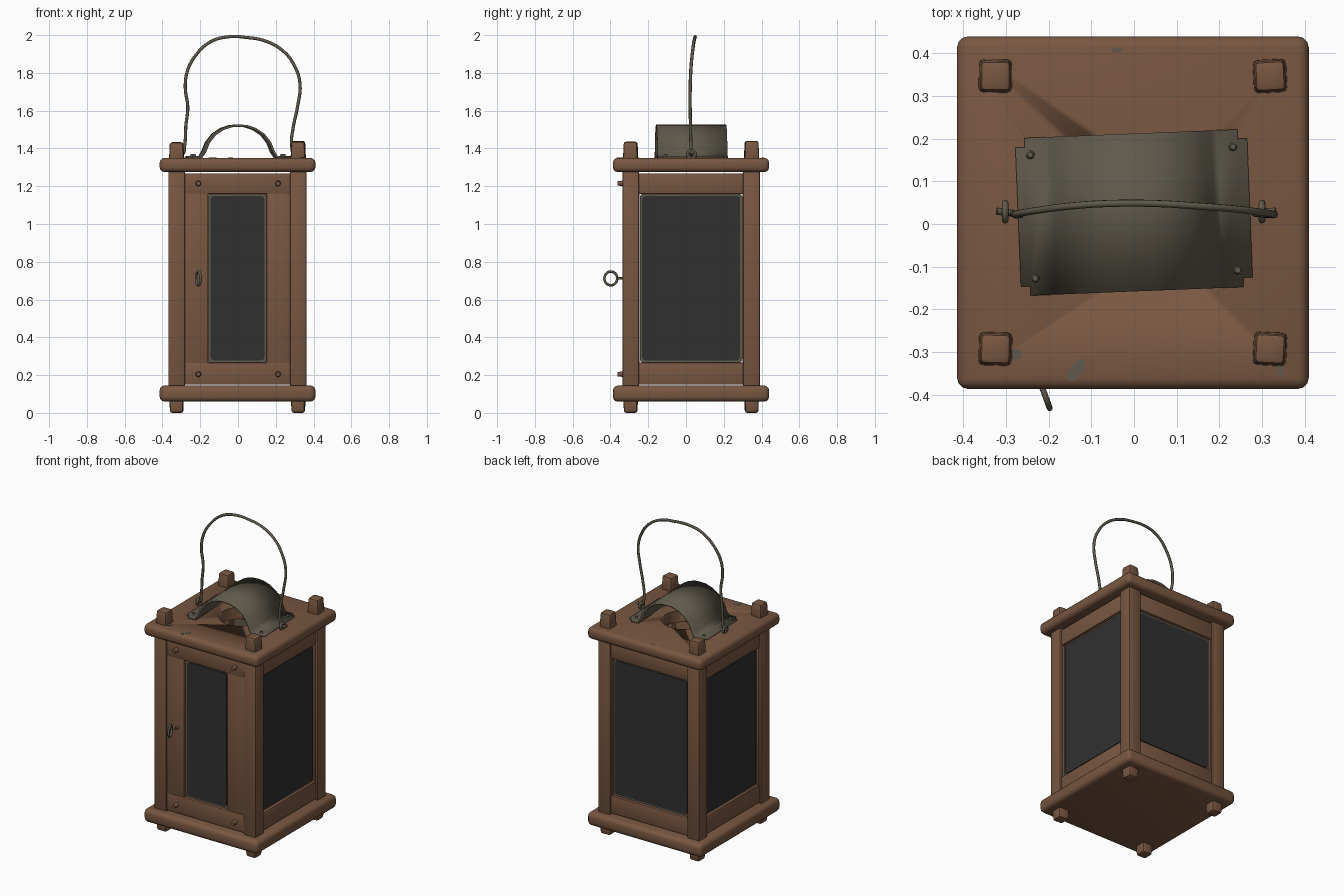
import bpy, bmesh, math, random
from mathutils import Matrix, Vector

random.seed(4)
old = bpy.data.objects.get("Cube")
if old:
    bpy.data.objects.remove(old)


def material(name, rgb):
    m = bpy.data.materials.new(name)
    m.use_nodes = True
    m.diffuse_color = (*rgb, 1)
    bsdf = m.node_tree.nodes["Principled BSDF"]
    bsdf.inputs["Base Color"].default_value = (*rgb, 1)
    bsdf.inputs["Roughness"].default_value = 0.7
    return m


WOOD = material("brown wood", (0.19, 0.095, 0.053))
METAL = material("dull metal", (0.115, 0.1, 0.072))
GLASS = material("dark glass", (0.03, 0.03, 0.03))
CX, CY = -0.003, 0.027


def finish(name, bm, mat, matrix=Matrix(), angle=40):
    bmesh.ops.recalc_face_normals(bm, faces=bm.faces)
    me = bpy.data.meshes.new(name)
    bm.to_mesh(me)
    bm.free()
    me.transform(matrix)
    me.materials.append(mat)
    ob = bpy.data.objects.new(name, me)
    bpy.context.collection.objects.link(ob)
    bpy.ops.object.select_all(action='DESELECT')
    ob.select_set(True)
    bpy.context.view_layer.objects.active = ob
    bpy.ops.object.shade_smooth_by_angle(angle=math.radians(angle))
    return ob


def box(name, lo, hi, mat, bevel=0.006, matrix=Matrix(), segments=2, only=None, taper=1):
    """Bevelled box from corner to corner; only = axis of the edges to round."""
    lo, hi = Vector(lo), Vector(hi)
    bm = bmesh.new()
    bmesh.ops.create_cube(bm, size=1)
    for v in bm.verts:
        k = taper if v.co.z > 0 else 1
        v.co = (lo + hi) / 2 + Vector((v.co.x * k, v.co.y * k, v.co.z)) * (hi - lo)
    edges = [e for e in bm.edges if only is None
             or abs((e.verts[0].co - e.verts[1].co).normalized()[only]) > 0.9]
    bmesh.ops.bevel(bm, geom=edges, offset=bevel, segments=segments, profile=0.5,
                    affect='EDGES', clamp_overlap=True)
    return finish(name, bm, mat, matrix)


def disc(name, radius, depth, mat, matrix, sides=16, top=1.0):
    bm = bmesh.new()
    bmesh.ops.create_cone(bm, cap_ends=True, segments=sides, radius1=radius,
                          radius2=radius * top, depth=depth)
    return finish(name, bm, mat, matrix)


def wire(name, points, radius, cyclic=False):
    """Round wire through the points."""
    cu = bpy.data.curves.new(name, 'CURVE')
    cu.dimensions = '3D'
    cu.bevel_depth = radius
    cu.bevel_resolution = 2
    cu.resolution_u = 5
    cu.use_fill_caps = True
    sp = cu.splines.new('BEZIER')
    sp.bezier_points.add(len(points) - 1)
    for bp, p in zip(sp.bezier_points, points):
        bp.co = p
        bp.handle_left_type = bp.handle_right_type = 'AUTO'
    sp.use_cyclic_u = cyclic
    cu.materials.append(METAL)
    ob = bpy.data.objects.new(name, cu)
    bpy.context.collection.objects.link(ob)
    return ob


def ring(name, centre, r, yaw, radius):
    """Upright wire ring in the YZ plane, turned about Z."""
    rot = Matrix.Rotation(yaw, 3, 'Z')
    pts = [Vector(centre) + rot @ Vector((0, r * math.cos(a), r * math.sin(a)))
           for a in (i * math.pi / 4 for i in range(8))]
    return wire(name, pts, radius, True)


# Base board and roof board, the roof with a round smoke hole
box("base_board", (-0.415, -0.387, 0.06), (0.41, 0.44, 0.145), WOOD, 0.026, segments=3)
roof = box("roof_board", (-0.415, -0.387, 1.275), (0.41, 0.44, 1.35), WOOD, 0.026, segments=3)
cutter = disc("hole_cutter", 0.13, 0.3, WOOD, Matrix.Translation((0, CY, 1.31)), 32)
cutter.hide_render = True
mod = roof.modifiers.new("smoke_hole", 'BOOLEAN')
mod.operation = 'DIFFERENCE'
mod.object = cutter
bpy.context.view_layer.objects.active = roof
bpy.ops.object.modifier_apply(modifier=mod.name)
bpy.data.objects.remove(cutter)

# Corner posts with pegs above the roof and feet below the base
for sx, side in ((-1, "right"), (1, "left")):
    for sy, end in ((-1, "front"), (1, "back")):
        x, y = CX + sx * 0.322, CY + sy * 0.32
        box(f"{end}_{side}_post", (x - 0.044, y - 0.044, 0.13),
            (x + 0.044, y + 0.044, 1.29), WOOD, 0.008)
        turn = Matrix.Translation((x, y, 0)) @ Matrix.Rotation(random.uniform(-0.06, 0.06), 4, 'Z')
        top = 1.437 + random.uniform(-0.006, 0.006)
        box(f"{end}_{side}_peg", (-0.04, -0.04, 1.33), (0.04, 0.04, top), WOOD, 0.012, turn, taper=0.88)
        flip = turn @ Matrix.Rotation(math.pi, 4, 'X')
        box(f"{end}_{side}_foot", (-0.038, -0.038, -0.08),
            (0.038, 0.038, 0 if sx < 0 else 0.0), WOOD, 0.012,
            Matrix.Translation((0, 0, 0)) @ flip @ Matrix.Translation((0, 0, 0)), taper=0.9)


# Four framed panes; local -y points outward
OUT = 0.353
for name, angle, inner in (("front", 0, 0.155), ("left", 90, 0.272),
                           ("back", 180, 0.272), ("right", 270, 0.272)):
    m = Matrix.Translation((CX, CY, 0)) @ Matrix.Rotation(math.radians(angle), 4, 'Z')
    out = OUT + (0.006 if name == "front" else 0)
    for part, z0, z1 in (("lower", 0.15, 0.266), ("upper", 1.16, 1.268)):
        box(f"{name}_{part}_rail", (-0.279, -out, z0), (0.279, -out + 0.05, z1), WOOD, 0.005, m)
    for s in (-1, 1):
        a, b = sorted((s * inner, s * 0.279))
        box(f"{name}_stile_{'a' if s < 0 else 'b'}", (a, -out + 0.003, 0.26),
            (b, -out + 0.05, 1.165), WOOD, 0.003, m)
    w = inner - 0.001
    box(f"{name}_pane_rim", (-w, -out + 0.018, 0.265), (w, -out + 0.03, 1.161), METAL,
        0.02, m, 3, only=1)
    box(f"{name}_pane", (-w + 0.011, -out + 0.013, 0.278), (w - 0.011, -out + 0.022, 1.148),
        GLASS, 0.018, m, 3, only=1)

# Wooden pins in the door rails
for x in (-0.21, 0.212):
    for z in (0.205, 1.215):
        disc("door_pin", 0.015, 0.03, WOOD,
             Matrix.Translation((x, -0.347, z)) @ Matrix.Rotation(math.pi / 2, 4, 'X'), 12, 0.75)

# Door pull: ring on a short stem
ring("door_pull_ring", (-0.21, -0.398, 0.712), 0.036, 0.35, 0.007)
wire("door_pull_stem", [(-0.2, -0.32, 0.712), (-0.2, -0.362, 0.712)], 0.007)

# Bent sheet smoke cover with two flanges
half = [(0.272, 1.355), (0.2, 1.355), (0.183, 1.38), (0.163, 1.43), (0.13, 1.473),
        (0.085, 1.503), (0.04, 1.518)]
arch = half + [(0, 1.521)] + [(-x, z) for x, z in reversed(half)]
bm = bmesh.new()
rows = [[bm.verts.new((x, y, z)) for x, z in arch] for y in (-0.185, 0.185)]
for i in range(len(arch) - 1):
    bm.faces.new((rows[0][i], rows[0][i + 1], rows[1][i + 1], rows[1][i]))
corners = [v for row in rows for v in (row[0], row[-1])]
bmesh.ops.bevel(bm, geom=corners, offset=0.022, segments=2, affect='VERTICES')
turn = Matrix.Translation((0, CY, 0)) @ Matrix.Rotation(0.04, 4, 'Z')
cover = finish("smoke_cover", bm, METAL, turn)
solid = cover.modifiers.new("sheet", 'SOLIDIFY')
solid.thickness = 0.012
solid.offset = 0
for sx in (-1, 1):
    for sy in (-1, 1):
        disc("cover_rivet", 0.011, 0.012, METAL,
             turn @ Matrix.Translation((sx * 0.238, sy * 0.145, 1.365)), 10, 0.6)

# Carrying handle, bent wire hooked through two eyes
left_side = [(-0.322, 0.03, 1.375), (-0.295, 0.027, 1.37), (-0.282, 0.024, 1.42),
             (-0.276, 0.024, 1.52), (-0.266, 0.022, 1.62), (-0.279, 0.022, 1.72),
             (-0.268, 0.025, 1.81), (-0.226, 0.032, 1.89), (-0.15, 0.042, 1.962)]
right_side = [(-0.06, 0.048, 1.99), (0.05, 0.048, 1.987), (0.15, 0.042, 1.967),
              (0.24, 0.035, 1.915), (0.295, 0.028, 1.845), (0.328, 0.023, 1.745),
              (0.315, 0.022, 1.62), (0.292, 0.024, 1.51), (0.284, 0.026, 1.42),
              (0.3, 0.028, 1.37), (0.332, 0.03, 1.378)]
wire("carrying_handle", left_side + right_side, 0.0085)
for x in (-0.302, 0.3):
    ring("handle_eye", (x, 0.029, 1.368), 0.02, 0, 0.008)

# Grey worn patches let into the roof
for x, y, sx, sy, rot in ((-0.135, -0.343, 0.015, 0.03, -0.6), (-0.28, -0.307, 0.018, 0.014, 0.2),
                          (0.343, -0.34, 0.008, 0.02, 0.2), (-0.04, 0.408, 0.013, 0.006, 0)):
    disc("worn_patch", 1, 0.004, METAL, Matrix.Translation((x, y, 1.349))
         @ Matrix.Rotation(rot, 4, 'Z') @ Matrix.Diagonal((sx, sy, 1, 1)), 12)
